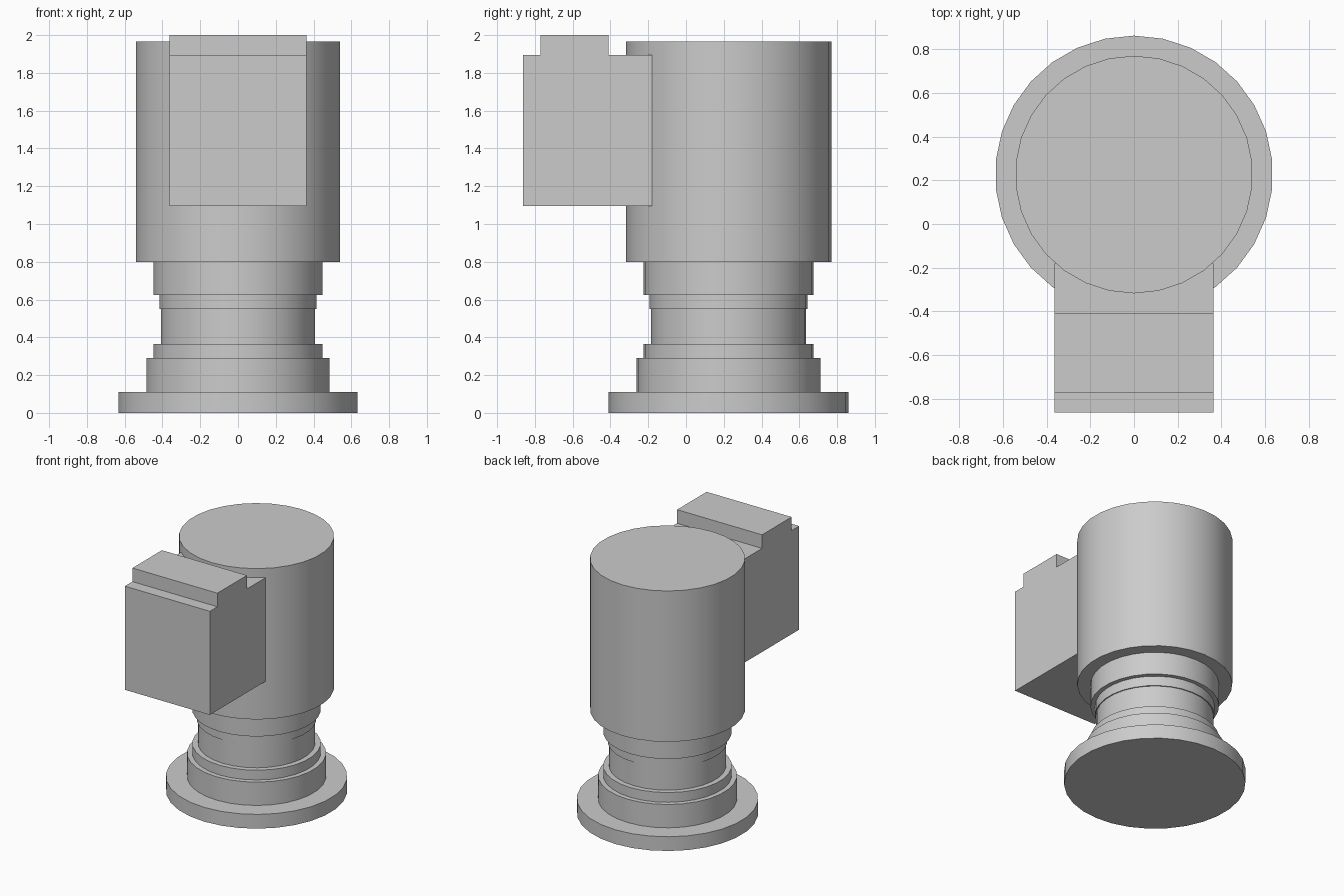
import bpy
import bmesh
import math
from mathutils import Matrix

cube = bpy.data.objects.get("Cube")
if cube:
    bpy.data.objects.remove(cube, do_unlink=True)

AXIS_Y = 0.226
SIDES = 30

grey = bpy.data.materials.new("plain grey")
grey.use_nodes = True
colour = (0.6, 0.6, 0.6, 1)
grey.diffuse_color = colour
grey.node_tree.nodes["Principled BSDF"].inputs["Base Color"].default_value = colour


def finish(name, bm, smooth=False):
    bmesh.ops.recalc_face_normals(bm, faces=bm.faces)
    mesh = bpy.data.meshes.new(name)
    bm.to_mesh(mesh)
    bm.free()
    mesh.materials.append(grey)
    obj = bpy.data.objects.new(name, mesh)
    bpy.context.collection.objects.link(obj)
    if smooth:
        bpy.ops.object.select_all(action="DESELECT")
        obj.select_set(True)
        bpy.context.view_layer.objects.active = obj
        bpy.ops.object.shade_smooth_by_angle(angle=math.radians(30))
    return obj


def drum(name, radius, z0, z1):
    bm = bmesh.new()
    place = Matrix.Translation((0, AXIS_Y, (z0 + z1) / 2)) @ Matrix.Rotation(math.pi / 2, 4, "Z")
    # Turned so that a corner of the polygon points to the back
    ring = [bm.verts.new((radius * math.cos(a), radius * math.sin(a), (z0 - z1) / 2))
            for a in (math.tau * i / SIDES for i in range(SIDES))]
    base = bm.faces.new(ring)
    top = bmesh.ops.extrude_face_region(bm, geom=[base], use_keep_orig=True)
    verts = [v for v in top["geom"] if isinstance(v, bmesh.types.BMVert)]
    bmesh.ops.translate(bm, verts=verts, vec=(0, 0, z1 - z0))
    bm.transform(place)
    return finish(name, bm, smooth=True)


# Stacked round parts, from the floor up
for name, radius, z0, z1 in (
    ("base_flange", 0.635, 0, 0.11),
    ("lower_collar", 0.487, 0.11, 0.29),
    ("lower_ring", 0.45, 0.29, 0.365),
    ("neck", 0.41, 0.365, 0.55),
    ("neck_ring", 0.418, 0.55, 0.625),
    ("upper_collar", 0.45, 0.625, 0.80),
    ("main_body", 0.543, 0.80, 1.965),
):
    drum(name, radius, z0, z1)

# Front box with a raised step across its top
half = 0.363
outline = [(-0.862, 1.095), (-0.18, 1.095), (-0.18, 1.895), (-0.41, 1.895),
           (-0.41, 2.0), (-0.77, 2.0), (-0.77, 1.895), (-0.862, 1.895)]
bm = bmesh.new()
side = bm.faces.new([bm.verts.new((-half, y, z)) for y, z in outline])
far = bmesh.ops.extrude_face_region(bm, geom=[side], use_keep_orig=True)
moved = [v for v in far["geom"] if isinstance(v, bmesh.types.BMVert)]
bmesh.ops.translate(bm, verts=moved, vec=(2 * half, 0, 0))
finish("front_box", bm)
